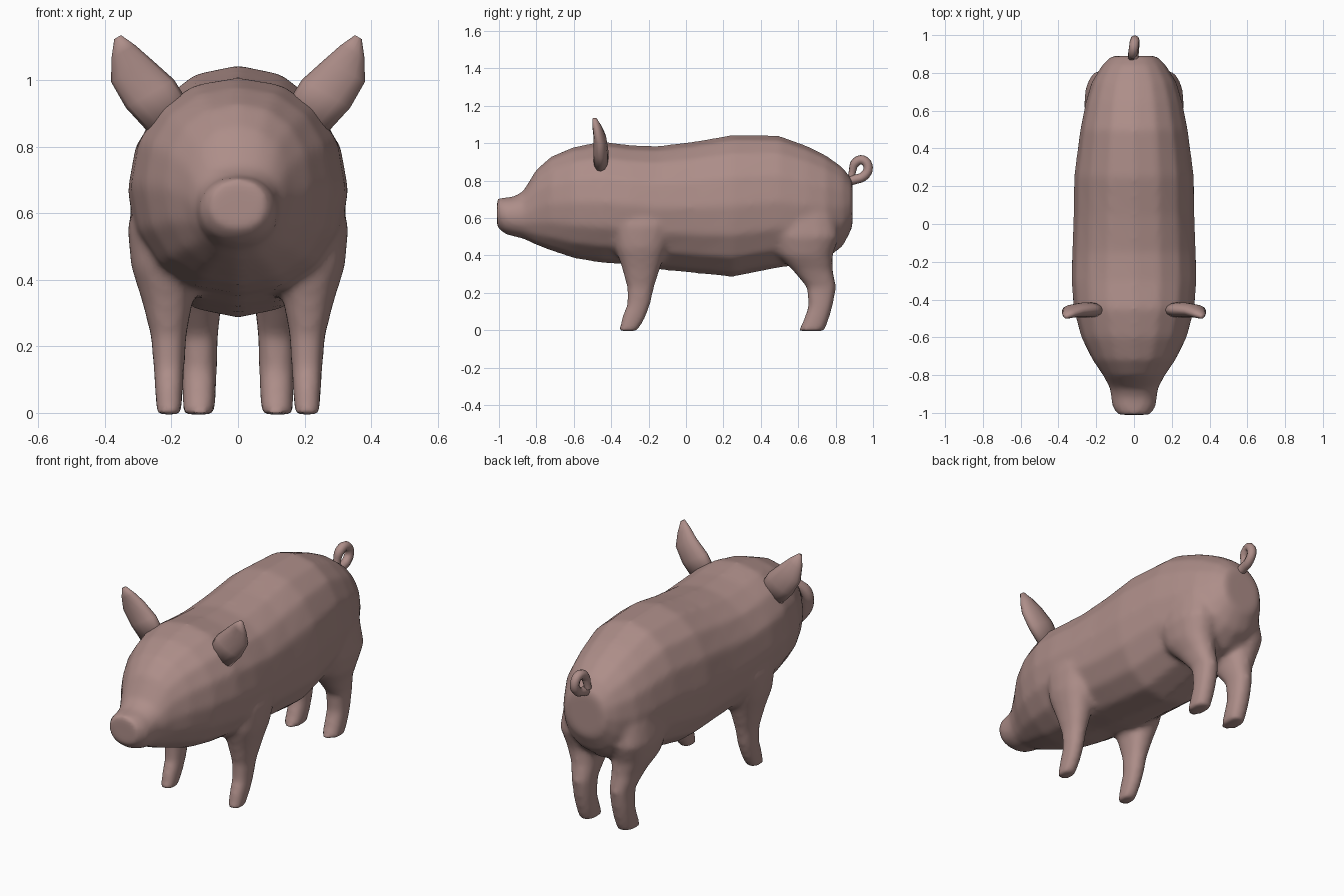
import bpy, bmesh, math
from mathutils import Vector

cube = bpy.data.objects.get("Cube")
if cube:
    bpy.data.objects.remove(cube, do_unlink=True)

pink = bpy.data.materials.new("dusty pink skin")
pink.use_nodes = True
colour = (0.42, 0.27, 0.25, 1)
pink.diffuse_color = colour
pink.node_tree.nodes["Principled BSDF"].inputs["Base Color"].default_value = colour


def loft(bm, rings, sides=16, power=1.0):
    """Skin a closed tube through rings of (centre, half axis u, half axis v)."""
    loops = []
    for c, u, v in rings:
        loop = []
        for i in range(sides):
            a = math.tau * i / sides
            ca, sa = math.cos(a), math.sin(a)
            p = Vector(c) + Vector(u) * math.copysign(abs(ca) ** power, ca)
            loop.append(bm.verts.new(p + Vector(v) * math.copysign(abs(sa) ** power, sa)))
        loops.append(loop)
    for a, b in zip(loops, loops[1:]):
        for i in range(sides):
            j = (i + 1) % sides
            bm.faces.new((a[i], a[j], b[j], b[i]))
    bm.faces.new(loops[0])
    bm.faces.new(loops[-1])


def finish(bm, name):
    bmesh.ops.recalc_face_normals(bm, faces=bm.faces)
    mesh = bpy.data.meshes.new(name)
    bm.to_mesh(mesh)
    bm.free()
    mesh.materials.append(pink)
    mesh.polygons.foreach_set("use_smooth", [True] * len(mesh.polygons))
    ob = bpy.data.objects.new(name, mesh)
    bpy.context.collection.objects.link(ob)
    return ob


# Trunk, head and snout: y, bottom, top, half width
trunk = [
    (-1.01, .55, .705, .085), (-.97, .515, .71, .115), (-.92, .50, .715, .122),
    (-.87, .49, .745, .128), (-.80, .455, .86, .165), (-.72, .425, .93, .22),
    (-.60, .385, .98, .28), (-.45, .36, 1.01, .32), (-.30, .35, .99, .332),
    (-.15, .325, .985, .328), (.05, .305, 1.01, .32), (.25, .285, 1.045, .318),
    (.50, .335, 1.04, .285), (.65, .35, .985, .255), (.75, .38, .935, .225),
    (.84, .45, .87, .17), (.89, .55, .80, .12),
]
# Legs as flat rings: x min, x max, y min, y max, z
front_leg = [
    (.12, .30, -.36, -.08, .68), (.12, .333, -.39, -.07, .56), (.11, .322, -.38, -.10, .44),
    (.135, .29, -.345, -.135, .34), (.155, .262, -.315, -.17, .23),
    (.16, .255, -.315, -.19, .14), (.165, .25, -.345, -.22, .06), (.17, .245, -.36, -.26, -.005),
]
hind_leg = [
    (.06, .25, .42, .80, .62), (.045, .265, .45, .82, .50), (.04, .24, .49, .785, .40),
    (.05, .20, .57, .785, .32), (.06, .172, .645, .805, .23),
    (.063, .17, .655, .785, .13), (.065, .168, .63, .765, .06), (.07, .165, .60, .74, -.005),
]

bm = bmesh.new()
loft(bm, [((0, y, (lo + hi) / 2), (w, 0, 0), (0, 0, (hi - lo) / 2))
          for y, lo, hi, w in trunk], power=.93)
for leg in (front_leg, hind_leg):
    for side in (1, -1):
        loft(bm, [((side * (a + b) / 2, (c + d) / 2, z), ((b - a) / 2, 0, 0), (0, (d - c) / 2, 0))
                  for a, b, c, d, z in leg], power=.85)
body = finish(bm, "body_with_legs")

# Fuse the trunk and legs into one soft skin
fuse = body.modifiers.new("fuse", 'REMESH')
fuse.mode = 'VOXEL'
fuse.voxel_size = .016
fuse.use_smooth_shade = True
soften = body.modifiers.new("soften", 'SMOOTH')
soften.factor = .5
soften.iterations = 8

# Upright ears: x, y, z, half width, half thickness
ear = [
    (.20, -.455, .875, .075, .04), (.265, -.455, .96, .085, .04), (.322, -.46, 1.03, .07, .034),
    (.345, -.475, 1.085, .042, .025), (.362, -.488, 1.13, .012, .012),
]
bm = bmesh.new()
loft(bm, [((x, y, z), (w * .85, 0, -w * .5), (0, t, 0)) for x, y, z, w, t in ear], sides=12)
ears = finish(bm, "ears")
ears.modifiers.new("mirror", 'MIRROR')

# Curly tail
path = [(0, .84, .79), (0, .90, .805), (.004, .952, .825), (.004, .974, .87),
        (0, .945, .91), (-.006, .905, .895), (-.012, .89, .85), (-.014, .885, .82)]
curve = bpy.data.curves.new("tail", 'CURVE')
curve.dimensions = '3D'
curve.bevel_depth = .025
curve.bevel_resolution = 2
curve.resolution_u = 4
curve.use_fill_caps = True
spline = curve.splines.new('BEZIER')
spline.bezier_points.add(len(path) - 1)
for i, (point, co) in enumerate(zip(spline.bezier_points, path)):
    point.co = co
    point.handle_left_type = point.handle_right_type = 'AUTO'
    point.radius = 1.0 if i < len(path) - 2 else .8
curve.materials.append(pink)
tail = bpy.data.objects.new("tail", curve)
bpy.context.collection.objects.link(tail)
